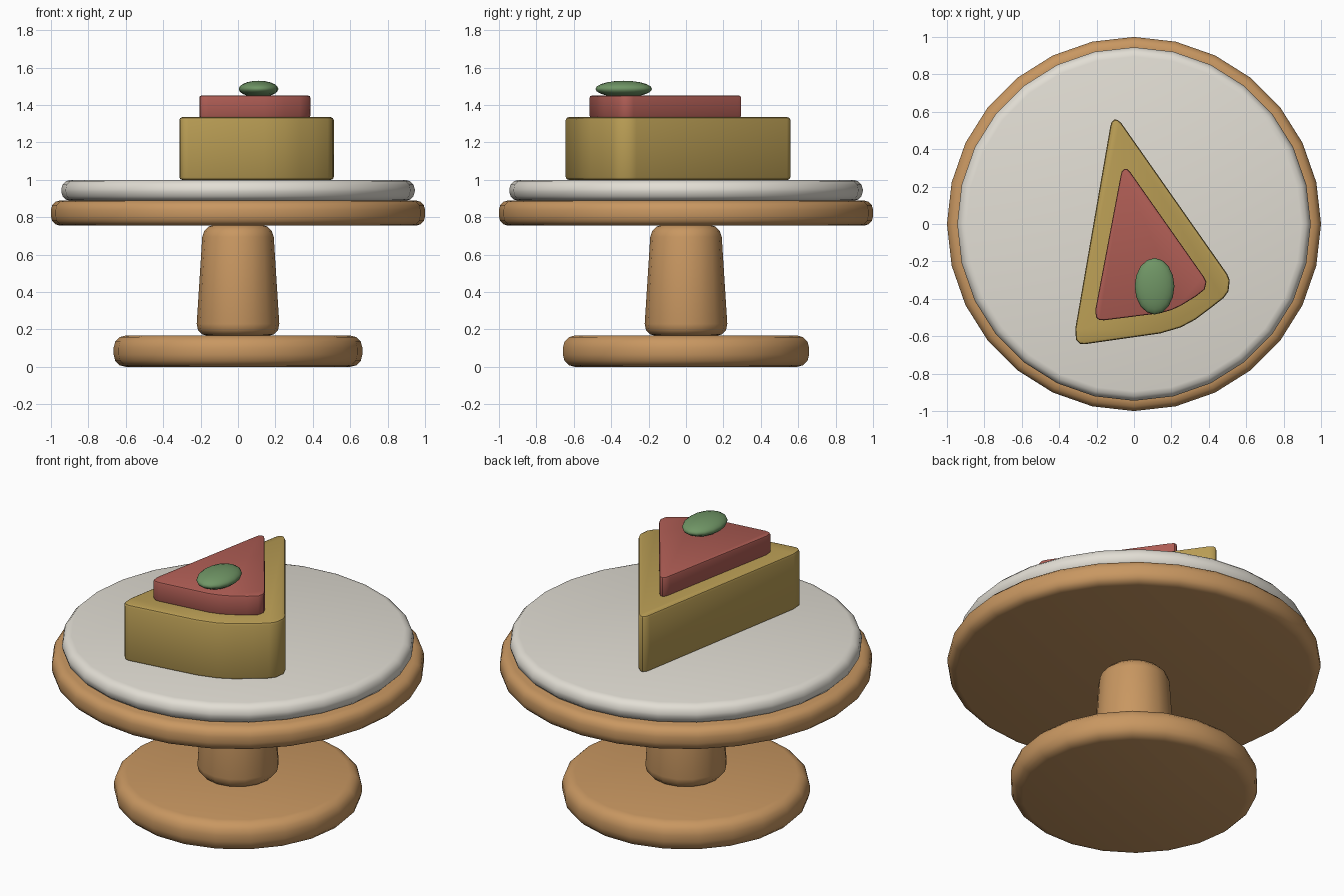
import bpy, bmesh
from math import sin, cos, tau, radians

if "Cube" in bpy.data.objects:
    bpy.data.objects.remove(bpy.data.objects["Cube"])


def material(name, rgb):
    m = bpy.data.materials.new(name)
    m.diffuse_color = (*rgb, 1)
    m.use_nodes = True
    m.node_tree.nodes["Principled BSDF"].inputs["Base Color"].default_value = m.diffuse_color
    return m


wood = material("wood", (0.58, 0.31, 0.12))
china = material("china", (0.76, 0.73, 0.66))
sponge = material("sponge", (0.49, 0.34, 0.09))
jam = material("jam", (0.43, 0.11, 0.09))
leaf = material("leaf", (0.16, 0.30, 0.13))


def finish(obj, mat):
    obj.data.materials.append(mat)
    bpy.ops.object.select_all(action='DESELECT')
    obj.select_set(True)
    bpy.context.view_layer.objects.active = obj
    bpy.ops.object.shade_smooth_by_angle(angle=radians(40))


def slab(name, mat, bottom, top, z0, z1, bevel, segments=3):
    """Closed prism between two outlines with rounded rims."""
    bm = bmesh.new()
    lo = [bm.verts.new((x, y, z0)) for x, y in bottom]
    hi = [bm.verts.new((x, y, z1)) for x, y in top]
    n = len(lo)
    bm.faces.new(lo)
    bm.faces.new(hi)
    for i in range(n):
        j = (i + 1) % n
        bm.faces.new((lo[i], lo[j], hi[j], hi[i]))
    bmesh.ops.recalc_face_normals(bm, faces=bm.faces)
    rims = [e for e in bm.edges if abs(e.verts[0].co.z - e.verts[1].co.z) < 1e-5]
    bmesh.ops.bevel(bm, geom=rims, offset=bevel, segments=segments,
                    profile=0.5, affect='EDGES')
    bmesh.ops.recalc_face_normals(bm, faces=bm.faces)
    mesh = bpy.data.meshes.new(name)
    bm.to_mesh(mesh)
    bm.free()
    obj = bpy.data.objects.new(name, mesh)
    bpy.context.collection.objects.link(obj)
    finish(obj, mat)


def ring(r, n):
    return [(r * cos(tau * i / n), r * sin(tau * i / n)) for i in range(n)]


# Stand: foot, tapered stem, round board and plate
slab("foot", wood, ring(0.665, 22), ring(0.665, 22), 0, 0.168, 0.065)
slab("stem", wood, ring(0.225, 16), ring(0.187, 16), 0.165, 0.76, 0.065)
slab("board", wood, ring(1.0, 28), ring(1.0, 28), 0.755, 0.89, 0.05)
slab("plate", china, ring(0.945, 28), ring(0.945, 28), 0.888, 1.0, 0.05)

# Cake wedge with a curved outer edge
cake = [(-0.127, 0.52), (-0.120, 0.545), (-0.105, 0.558), (-0.088, 0.557),
        (-0.068, 0.54), (0.497, -0.265), (0.512, -0.30), (0.505, -0.36),
        (0.48, -0.395), (0.41, -0.45), (0.33, -0.51), (0.25, -0.553),
        (0.14, -0.585), (-0.265, -0.643), (-0.29, -0.64), (-0.31, -0.62),
        (-0.314, -0.56)]
slab("cake_slice", sponge, cake, cake, 1.0, 1.335, 0.015, 2)

# Red topping layer
top = [(-0.072, 0.255), (-0.066, 0.28), (-0.052, 0.294), (-0.036, 0.294),
       (-0.018, 0.275), (0.372, -0.28), (0.387, -0.31), (0.378, -0.35),
       (0.33, -0.388), (0.25, -0.437), (0.20, -0.46), (0.14, -0.477),
       (-0.16, -0.515), (-0.185, -0.513), (-0.203, -0.50), (-0.207, -0.46)]
slab("topping_layer", jam, top, top, 1.333, 1.45, 0.01, 2)

# Green garnish
bpy.ops.mesh.primitive_uv_sphere_add(segments=16, ring_count=10, radius=1,
                                     location=(0.11, -0.333, 1.486))
garnish = bpy.context.object
garnish.name = "garnish"
garnish.scale = (0.106, 0.151, 0.044)
finish(garnish, leaf)
